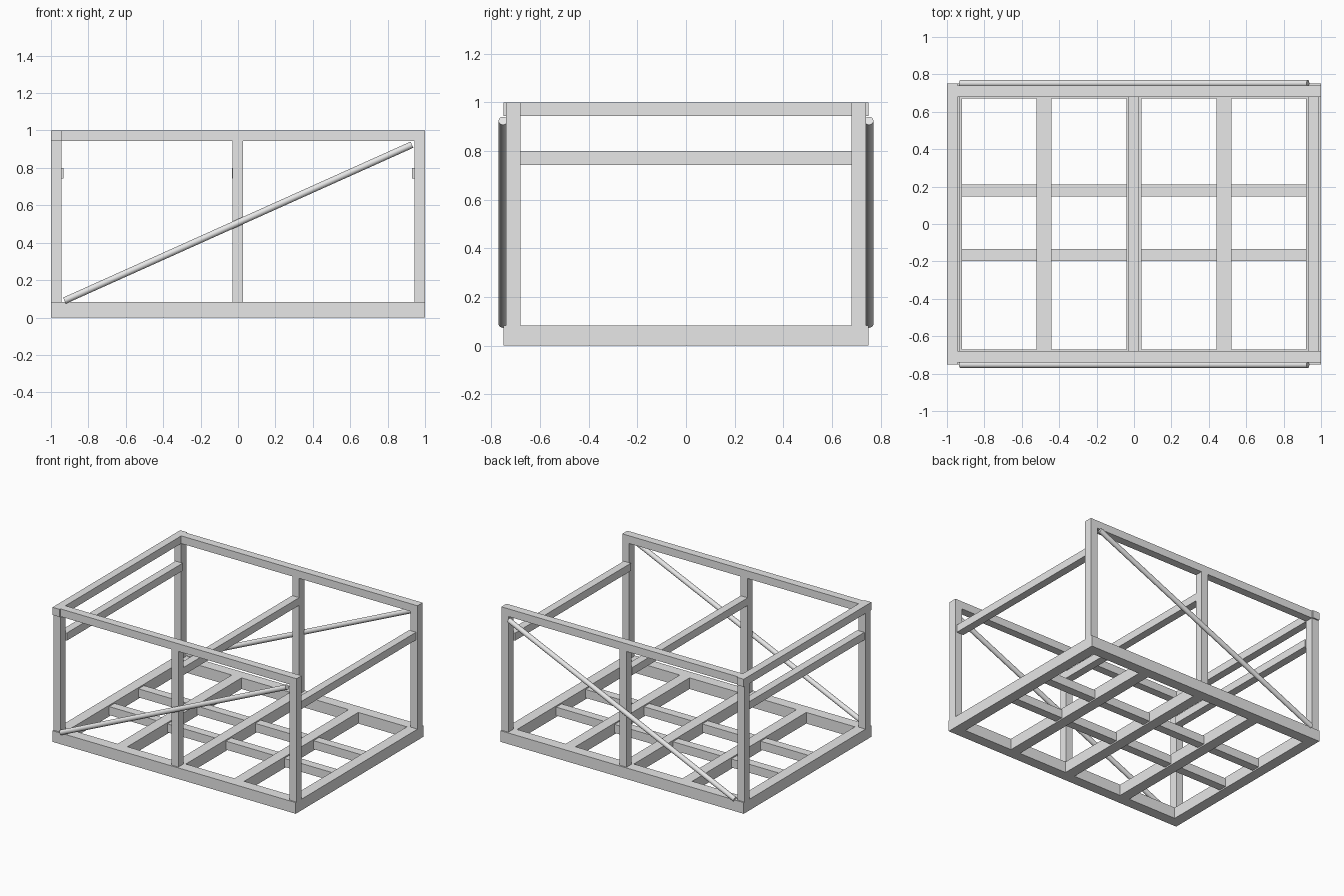
import bpy
from math import radians
from mathutils import Vector

if "Cube" in bpy.data.objects:
    bpy.data.objects.remove(bpy.data.objects["Cube"], do_unlink=True)

GREY = (0.8, 0.8, 0.8, 1.0)
steel = bpy.data.materials.new("light_grey_steel")
steel.use_nodes = True
steel.diffuse_color = GREY
steel.node_tree.nodes["Principled BSDF"].inputs["Base Color"].default_value = GREY


def beam(name, x, y, z):
    """Box beam from its (low, high) extent on each axis."""
    low, high = Vector((x[0], y[0], z[0])), Vector((x[1], y[1], z[1]))
    bpy.ops.mesh.primitive_cube_add(size=1)
    ob = bpy.context.object
    ob.name = name
    for v in ob.data.vertices:
        v.co = v.co * (high - low) + (low + high) / 2
    ob.data.materials.append(steel)


def span(a, b, side=1):
    """Extent from a to b, mirrored when side is -1."""
    return tuple(sorted((a * side, b * side)))


def rod(name, start, end, radius):
    """Round bar between two points."""
    start, end = Vector(start), Vector(end)
    axis = end - start
    bpy.ops.mesh.primitive_cylinder_add(
        vertices=32, radius=radius, depth=axis.length, location=(start + end) / 2)
    ob = bpy.context.object
    ob.name = name
    ob.rotation_euler = axis.to_track_quat("Z", "Y").to_euler()
    ob.data.materials.append(steel)
    bpy.ops.object.shade_smooth_by_angle(angle=radians(40))


BASE = (0, 0.083)
TOP = (0.943, 1)

# Base frame: outer rails
for side, name in ((-1, "front"), (1, "back")):
    beam(name + "_base_rail", (-1, 1), span(0.67, 0.75, side), BASE)
for side, name in ((-1, "right"), (1, "left")):
    beam(name + "_base_rail", span(0.92, 1, side), (-0.67, 0.67), BASE)

# Base frame: cross members and lighter stringers between them
crosses = (-0.48, 0, 0.48)
for i, x in enumerate(crosses):
    beam(f"base_cross_member_{i}", (x - 0.04, x + 0.04), (-0.67, 0.67), BASE)
edges = [-0.96, *crosses, 0.96]
for y in (-0.167, 0.178):
    for a, b in zip(edges, edges[1:]):
        beam("base_stringer", (a + 0.04, b - 0.04), (y - 0.032, y + 0.032), (0.01, 0.073))

# Side frames: posts, top rail and diagonal brace
for side, name in ((-1, "front"), (1, "back")):
    depth = span(0.68, 0.74, side)
    beam(name + "_right_post", (-1, -0.943), depth, (BASE[1], TOP[0]))
    beam(name + "_middle_post", (-0.03, 0.027), depth, (BASE[1], TOP[0]))
    beam(name + "_left_post", (0.943, 1), depth, (BASE[1], TOP[0]))
    beam(name + "_top_rail", (-0.943, 1), depth, TOP)
    rod(name + "_brace", (-0.928, side * 0.752, 0.09), (0.93, side * 0.752, 0.924), 0.018)

# Top rail on the closed end and the three tie bars
beam("right_top_rail", (-1, -0.943), (-0.75, 0.75), TOP)
for x, name in ((-0.961, "right"), (-0.002, "middle"), (0.959, "left")):
    beam(name + "_tie_bar", (x - 0.029, x + 0.029), (-0.68, 0.68), (0.743, 0.8))
